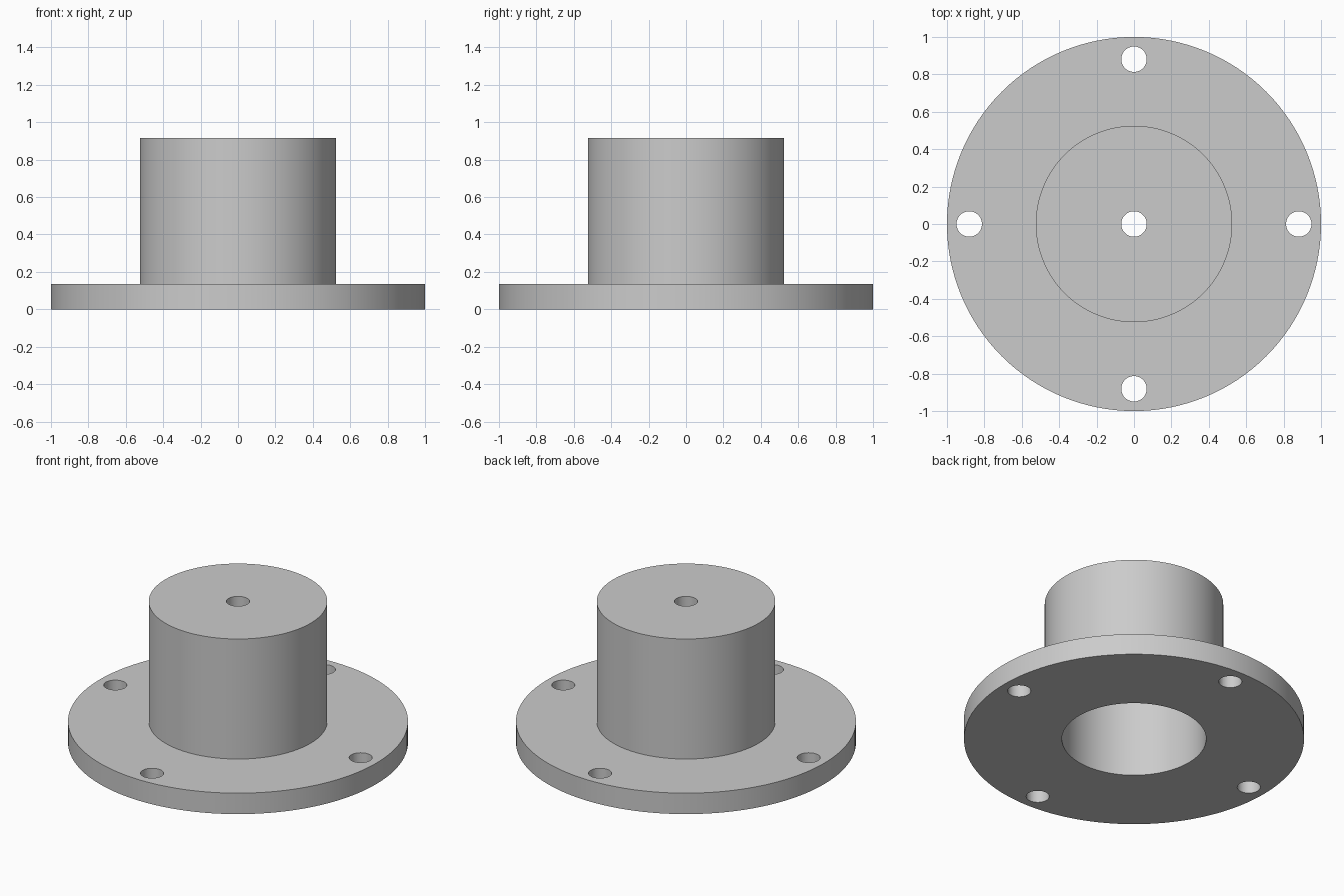
import bpy, bmesh, math
from mathutils import Matrix

cube = bpy.data.objects.get("Cube")
if cube:
    bpy.data.objects.remove(cube, do_unlink=True)

SIDES = 128
FLANGE_R, FLANGE_H = 1.0, 0.136
HUB_R, TOTAL_H = 0.525, 0.915
BORE_R, CAP = 0.424, 0.102
HOLE_R, BOLT_CIRCLE = 0.068, 0.881

grey = bpy.data.materials.new("plain grey")
grey.use_nodes = True
colour = (0.6, 0.6, 0.6, 1)
grey.diffuse_color = colour
grey.node_tree.nodes["Principled BSDF"].inputs["Base Color"].default_value = colour


def make_object(name, bm):
    bmesh.ops.recalc_face_normals(bm, faces=bm.faces)
    mesh = bpy.data.meshes.new(name)
    bm.to_mesh(mesh)
    bm.free()
    mesh.materials.append(grey)
    obj = bpy.data.objects.new(name, mesh)
    bpy.context.collection.objects.link(obj)
    return obj


# Flange, hollow hub and drilled cap turned from one closed profile
profile = [(BORE_R, 0), (FLANGE_R, 0), (FLANGE_R, FLANGE_H),
           (HUB_R, FLANGE_H), (HUB_R, TOTAL_H), (HOLE_R, TOTAL_H),
           (HOLE_R, TOTAL_H - CAP), (BORE_R, TOTAL_H - CAP)]
bm = bmesh.new()
verts = [bm.verts.new((r, 0, z)) for r, z in profile]
edges = [bm.edges.new((v, verts[(i + 1) % len(verts)])) for i, v in enumerate(verts)]
bmesh.ops.spin(bm, geom=verts + edges, cent=(0, 0, 0), axis=(0, 0, 1),
               angle=math.tau, steps=SIDES, use_duplicate=False)
bmesh.ops.remove_doubles(bm, verts=bm.verts, dist=0.0001)
hub = make_object("flanged_hub", bm)

# Four bolt holes around the flange
bm = bmesh.new()
for i in range(4):
    a = i * math.pi / 2
    place = Matrix.Translation((BOLT_CIRCLE * math.cos(a), BOLT_CIRCLE * math.sin(a), FLANGE_H / 2))
    bmesh.ops.create_cone(bm, cap_ends=True, segments=48, radius1=HOLE_R,
                          radius2=HOLE_R, depth=FLANGE_H * 2, matrix=place)
cutter = make_object("bolt_hole_cutter", bm)
cutter.hide_render = True

bpy.ops.object.select_all(action="DESELECT")
bpy.context.view_layer.objects.active = hub
hub.select_set(True)
cut = hub.modifiers.new("bolt_holes", "BOOLEAN")
cut.operation = "DIFFERENCE"
cut.solver = "EXACT"
cut.object = cutter
bpy.ops.object.modifier_apply(modifier=cut.name)
bpy.data.objects.remove(cutter, do_unlink=True)

# Smooth round walls with crisp rims
bpy.ops.object.shade_smooth_by_angle(angle=math.radians(30))
